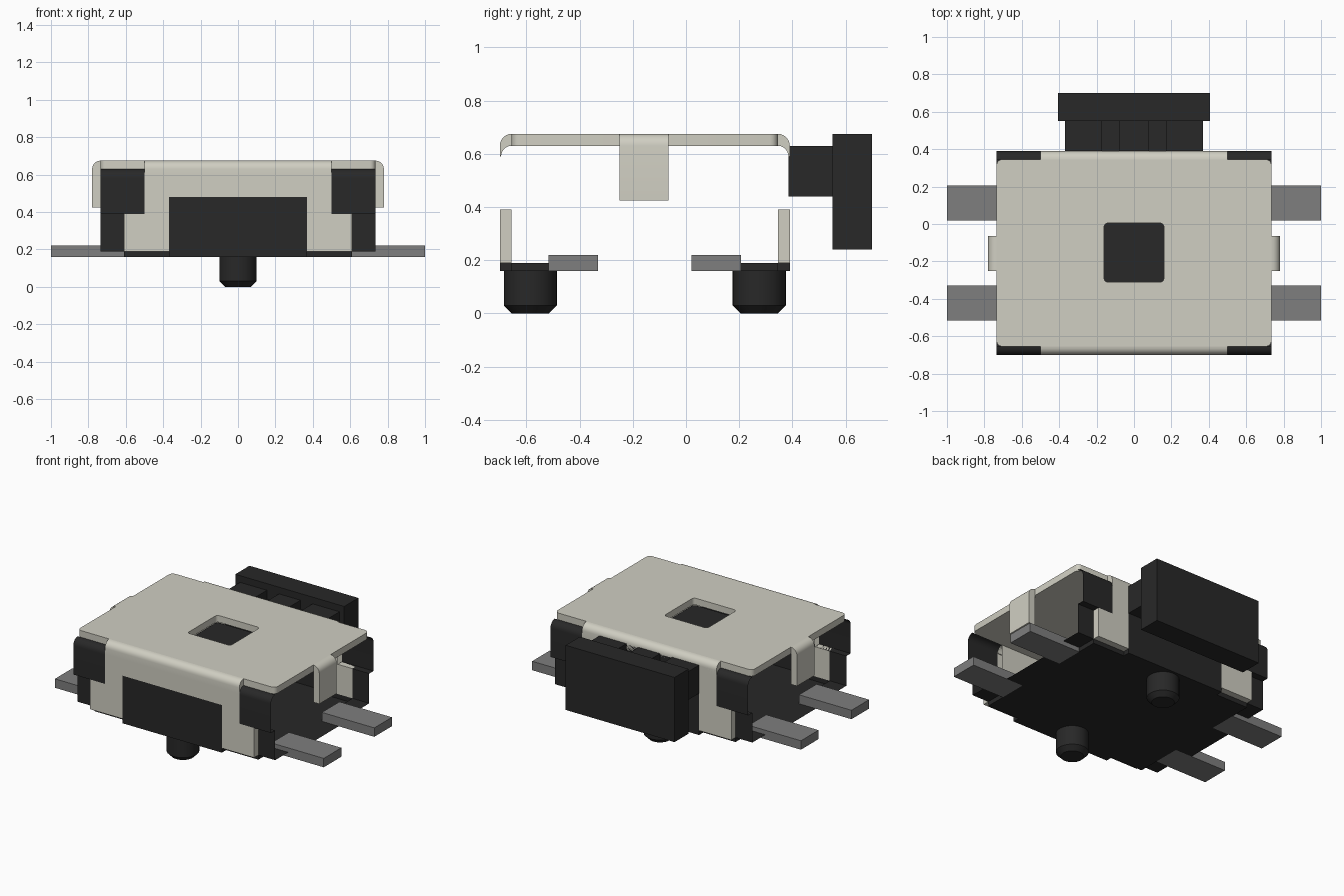
import bpy, bmesh, math
from mathutils import Vector

cube = bpy.data.objects.get("Cube")
if cube:
    bpy.data.objects.remove(cube)


def material(name, rgb):
    m = bpy.data.materials.new(name)
    m.use_nodes = True
    m.diffuse_color = (*rgb, 1)
    m.node_tree.nodes["Principled BSDF"].inputs["Base Color"].default_value = (*rgb, 1)
    return m


METAL = material("warm_grey_metal", (0.63, 0.62, 0.54))
BLACK = material("black_plastic", (0.021, 0.021, 0.021))
LEAD = material("dark_grey_lead", (0.21, 0.21, 0.21))

HALF = 0.735                 # half width of the body
MID, DEPTH = -0.155, 0.545   # centre and half depth of the body in y
TOP, UNDER, FLOOR, T = 0.675, 0.63, 0.16, 0.045
EDGE = DEPTH - T             # inner face of the front and back walls
LEDGE = 0.19                 # underside of the corners and flanges


def finish(name, bm, mat, smooth=False):
    mesh = bpy.data.meshes.new(name)
    bmesh.ops.recalc_face_normals(bm, faces=bm.faces)
    bm.to_mesh(mesh)
    bm.free()
    ob = bpy.data.objects.new(name, mesh)
    bpy.context.collection.objects.link(ob)
    mesh.materials.append(mat)
    if smooth:
        bpy.ops.object.select_all(action='DESELECT')
        ob.select_set(True)
        bpy.context.view_layer.objects.active = ob
        bpy.ops.object.shade_smooth_by_angle(angle=math.radians(35))


def box(name, x, y, z, mat):
    bm = bmesh.new()
    bmesh.ops.create_cube(bm, size=1)
    for v in bm.verts:
        v.co = [(a + b) / 2 + c * (b - a) for (a, b), c in zip((x, y, z), v.co)]
    finish(name, bm, mat)


def panel(name, pts, mat):
    """Single flat face."""
    bm = bmesh.new()
    bm.faces.new([bm.verts.new(p) for p in pts])
    finish(name, bm, mat)


def prism(name, pts, shift, mat, smooth=False, drop=None):
    """Extrude a closed outline; drop(face centre) removes hidden faces."""
    bm = bmesh.new()
    face = bm.faces.new([bm.verts.new(p) for p in pts])
    r = bmesh.ops.extrude_face_region(bm, geom=[face], use_keep_orig=True)
    for v in r["geom"]:
        if isinstance(v, bmesh.types.BMVert):
            v.co += Vector(shift)
    if drop:
        gone = [f for f in bm.faces if drop(f.calc_center_median())]
        bmesh.ops.delete(bm, geom=gone, context='FACES')
    finish(name, bm, mat, smooth)


def sheet(name, profile, x0, x1, mat, smooth=False):
    """Open y-z profile swept along x."""
    bm = bmesh.new()
    rows = [[bm.verts.new((x, y, z)) for y, z in profile] for x in (x0, x1)]
    for i in range(len(profile) - 1):
        bm.faces.new((rows[0][i], rows[0][i + 1], rows[1][i + 1], rows[1][i]))
    finish(name, bm, mat, smooth)


def arc(cx, cz, r, a0, a1, n=6):
    angles = [math.radians(a0 + (a1 - a0) * i / n) for i in range(n + 1)]
    return [(cx + r * math.cos(a), cz + r * math.sin(a)) for a in angles]


def rounded(x, y0, y1, r):
    """Rounded rectangle outline, symmetric in x."""
    pts = []
    for k, (cx, cy) in enumerate(((x - r, y1 - r), (r - x, y1 - r), (r - x, y0 + r), (x - r, y0 + r))):
        pts += arc(cx, cy, r, 90 * k, 90 * k + 90, 4)
    return pts


# Cover plate: ring around the square window
bm = bmesh.new()
outer, window = rounded(HALF, MID - EDGE, MID + EDGE, 0.03), rounded(0.16, -0.31, 0.005, 0.02)
rings = [[bm.verts.new((x, y, z)) for x, y in pts]
         for pts, z in ((outer, TOP), (window, TOP), (window, UNDER), (outer, UNDER))]
for k in range(4):
    a, b = rings[k], rings[(k + 1) % 4]
    for i in range(len(a)):
        j = (i + 1) % len(a)
        bm.faces.new((a[i], a[j], b[j], b[i]))
finish("cover_plate", bm, METAL, True)

# Dark pad just below the window
panel("window_pad", [(x, y, UNDER - 0.003) for x, y in window], BLACK)

# Front and back of the cover and the housing behind them
for side, s in (("front", -1), ("back", 1)):
    def Y(d):
        return MID + s * d

    # Rounded bend joining the plate to the flange
    bend = arc(EDGE, UNDER, T, 90, 0) + [(DEPTH, 0.59)] + arc(EDGE, 0.59, 0.04, 0, 90)
    prism(f"{side}_cover_bend", [(-0.5, Y(d), z) for d, z in bend], (1, 0, 0), METAL, True)

    # Flange with wide feet and a central cutout
    cut = 0.48 if s < 0 else 0.625
    half = [(0.37, cut), (0.37, LEDGE), (0.61, LEDGE), (0.61, 0.39), (0.5, 0.39), (0.5, UNDER)]
    outline = half + [(-x, z) for x, z in reversed(half)]
    prism(f"{side}_cover_flange", [(x, Y(DEPTH), z) for x, z in outline], (0, -s * T, 0), METAL,
          drop=lambda c: min(abs(abs(c.x) - 0.5), abs(abs(c.x) - 0.37)) < 0.001 or c.z > 0.624)

    # Housing wall in the cutout, with its bottom lip
    sheet(f"{side}_housing_wall", [(Y(EDGE), FLOOR), (Y(DEPTH), FLOOR), (Y(DEPTH), cut)],
          -0.37, 0.37, BLACK)

    for hand, h in (("left", 1), ("right", -1)):
        part = f"{side}_{hand}"
        # Corner block above, recessed wall and ledge below
        upper = arc(EDGE, 0.585, T, 90, 0) + [(DEPTH, 0.39), (EDGE, 0.39)]
        sheet(f"{part}_corner_block", [(Y(d), z) for d, z in upper], h * 0.5, h * HALF, BLACK, True)
        lower = [(EDGE, 0.39), (EDGE, LEDGE), (0.362, LEDGE)]
        sheet(f"{part}_corner_wall", [(Y(d), z) for d, z in lower], h * 0.61, h * HALF, BLACK)
        # Base strip set back under the flange foot, and its ends
        sheet(f"{part}_base_front", [(Y(EDGE), FLOOR), (Y(EDGE), LEDGE)], h * 0.37, h * 0.61, BLACK)
        for label, x, d0, d1 in (("side", 0.61, EDGE, 0.362), ("lip_end", 0.37, DEPTH, EDGE)):
            panel(f"{part}_base_{label}", [(h * x, Y(d), z) for d, z in
                  ((d0, FLOOR), (d0, LEDGE), (d1, LEDGE), (d1, FLOOR))], BLACK)
        # Solder lead
        box(f"{part}_lead", sorted((h * 0.61, h)), sorted((Y(0.175), Y(0.362))),
            (FLOOR, 0.22), LEAD)

    # Locating post with a chamfered tip
    bm = bmesh.new()
    bmesh.ops.create_cone(bm, cap_ends=True, segments=32, radius1=0.1, radius2=0.1, depth=FLOOR)
    bmesh.ops.translate(bm, verts=bm.verts, vec=(0, Y(0.43), FLOOR / 2))
    rim = [e for e in bm.edges if all(v.co.z < 0.01 for v in e.verts)]
    bmesh.ops.bevel(bm, geom=rim, offset=0.03, segments=1, affect='EDGES')
    finish(f"{side}_post", bm, BLACK, True)

# Housing floor
sheet("housing_floor", [(MID - EDGE, FLOOR), (MID + EDGE, FLOOR)], -0.61, 0.61, BLACK)
for hand, h in (("left", 1), ("right", -1)):
    sheet(f"{hand}_floor_edge", [(MID - 0.175, FLOOR), (MID + 0.175, FLOOR)],
          h * 0.61, h * HALF, BLACK)
    # Side tab folded down from the cover
    tab = arc(HALF, UNDER, T, 90, 0) + [(HALF + T, 0.425), (HALF, 0.425)]
    prism(f"{hand}_cover_tab", [(h * x, -0.25, z) for x, z in tab], (0, 0.185, 0), METAL, True)

# Push button: broad face on a grooved stem
box("button_face", (-0.405, 0.405), (0.55, 0.7), (0.24, TOP), BLACK)
stem = [(-0.37, 0.44), (0.37, 0.44), (0.37, 0.63)]
for a, b in ((0.17, 0.08), (-0.08, -0.17)):
    stem += [(a, 0.63), (a, 0.57), (b, 0.57), (b, 0.63)]
stem.append((-0.37, 0.63))
prism("button_stem", [(x, 0.385, z) for x, z in stem], (0, 0.17, 0), BLACK)
